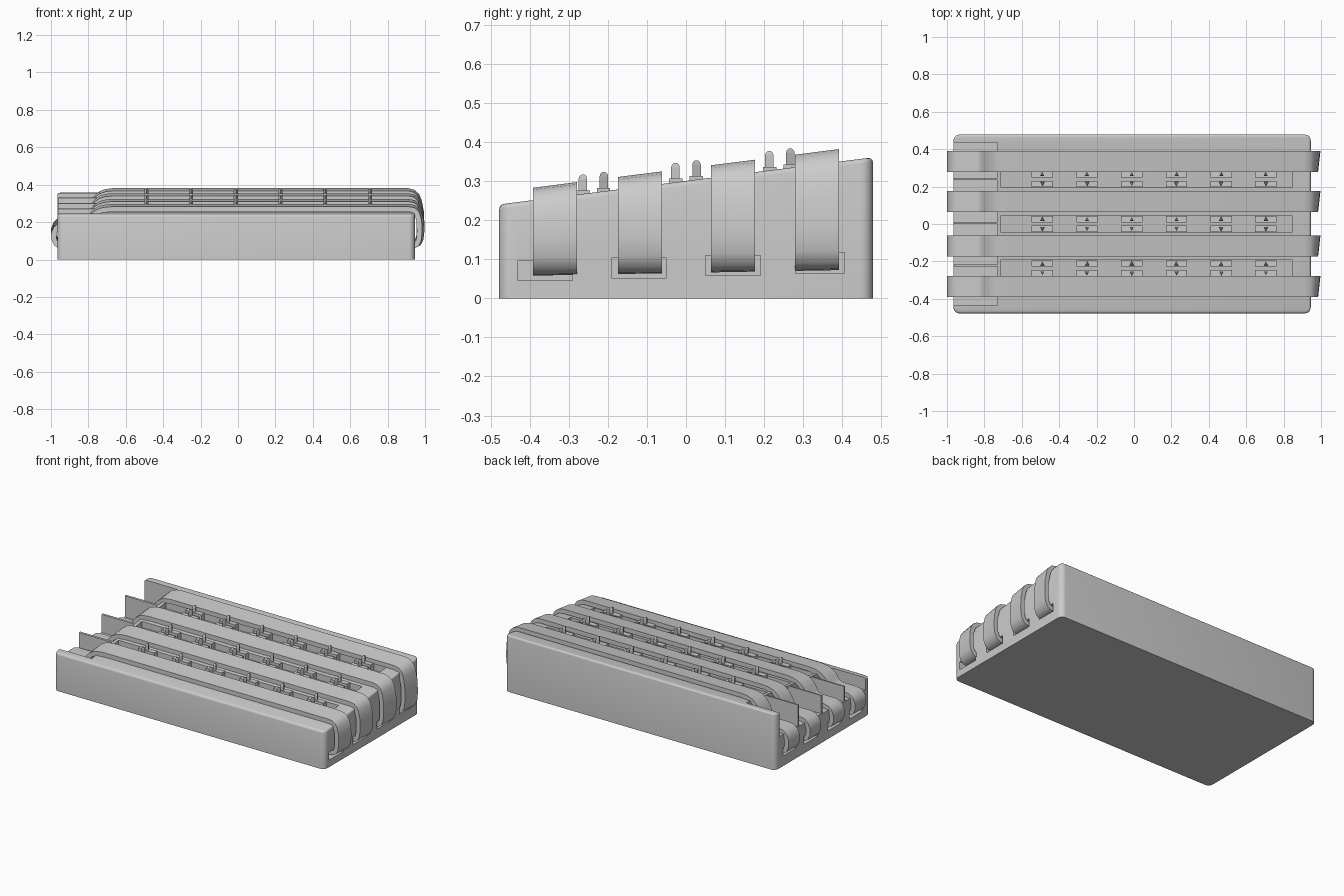
import bpy, bmesh, math

if "Cube" in bpy.data.objects:
    bpy.data.objects.remove(bpy.data.objects["Cube"])

LANES = (-0.335, -0.118, 0.12, 0.335)      # belt centre lines
GAPS = (-0.237, 0.0, 0.24)                 # switch channel centre lines
XS = [-0.49 + 0.239 * i for i in range(6)]


def deck(y):                               # sloped top of the body
    return 0.24 + 0.126 * (y + 0.478)


def lift(d):
    return lambda y: deck(y) + d


def const(z):
    return lambda y: z


def finish(bm, name, angle=None):
    bmesh.ops.recalc_face_normals(bm, faces=bm.faces)
    me = bpy.data.meshes.new(name)
    bm.to_mesh(me)
    bm.free()
    ob = bpy.data.objects.new(name, me)
    bpy.context.collection.objects.link(ob)
    if angle:
        smooth(ob, angle)
    return ob


def smooth(ob, angle):
    bpy.ops.object.select_all(action='DESELECT')
    ob.select_set(True)
    bpy.context.view_layer.objects.active = ob
    bpy.ops.object.shade_smooth_by_angle(angle=math.radians(angle))


def slab(bm, x0, x1, y0, y1, lo, hi):
    """Box whose floor and roof heights follow functions of y."""
    ring = [(x0, y0), (x1, y0), (x1, y1), (x0, y1)]
    a = [bm.verts.new((x, y, lo(y))) for x, y in ring]
    b = [bm.verts.new((x, y, hi(y))) for x, y in ring]
    bm.faces.new(a[::-1])
    bm.faces.new(b)
    for i in range(4):
        j = (i + 1) % 4
        bm.faces.new((a[i], a[j], b[j], b[i]))


def ledge(y):                              # height of belts over the left step
    return 0.215 + 0.04 * y


# Wedge body with rounded corners
bm = bmesh.new()
slab(bm, -0.965, 0.945, -0.478, 0.478, const(0), deck)
vert_edges = [e for e in bm.edges
              if (e.verts[0].co.xy - e.verts[1].co.xy).length < 1e-4]
bmesh.ops.bevel(bm, geom=vert_edges, offset=0.032, segments=5, profile=0.5, affect='EDGES')
bm.normal_update()
top = [f for f in bm.faces if f.normal.z > 0.9][0]
bmesh.ops.bevel(bm, geom=list(top.edges), offset=0.012, segments=3, profile=0.5, affect='EDGES')
body = finish(bm, "body")

# Cutter: left step, switch channels and belt return slots
bm = bmesh.new()
slab(bm, -1.1, -0.73, -0.432, 0.435, lambda y: ledge(y) - 0.03, const(0.6))
for g in GAPS:
    slab(bm, -0.71, 0.845, g - 0.046, g + 0.046, lift(-0.04), lift(0.1))
for i, y in enumerate(LANES):
    a, b = ((-0.43, -0.29), (-0.19, -0.05), (0.05, 0.19), (0.28, 0.405))[i]
    z = 0.045 + 0.0065 * i
    slab(bm, 0.87, 1.1, a, b, const(z), const(z + 0.052))
    slab(bm, -1.1, -0.89, y - 0.066, y + 0.066, const(z), const(z + 0.052))
cutter = finish(bm, "body_cutter")
mod = body.modifiers.new("cut", 'BOOLEAN')
mod.object, mod.operation, mod.solver = cutter, 'DIFFERENCE', 'EXACT'
bpy.context.view_layer.objects.active = body
bpy.ops.object.modifier_apply(modifier="cut")
bpy.data.objects.remove(cutter)
smooth(body, 35)

# Thin lane dividers standing in the left step
for i, y in enumerate((-0.222, 0.006, 0.24)):
    bm = bmesh.new()
    slab(bm, -0.963, -0.725, y - 0.006, y + 0.006, const(0.15), deck)
    finish(bm, f"lane_divider_{i}")

# Belt centre path: x and level (0 = return slot, 1 = left step, 2 = deck)
PATH = [(-0.91, 0.0), (-0.95, 0.0), (-0.972, 0.1), (-0.984, 0.32), (-0.985, 0.6),
        (-0.974, 0.82), (-0.955, 0.95), (-0.93, 1.0), (-0.84, 1.0), (-0.815, 1.07),
        (-0.797, 1.25), (-0.78, 1.55), (-0.76, 1.75), (-0.735, 1.9), (-0.705, 1.97),
        (-0.67, 2.0), (0.91, 2.0), (0.938, 1.95), (0.957, 1.83), (0.968, 1.66),
        (0.98, 1.25), (0.983, 0.7), (0.978, 0.3), (0.965, 0.1), (0.945, 0.02), (0.9, 0.0)]
HALF = 0.014


def centre(i, y, back):
    x, lv = PATH[i]
    zs = (0.079 + 0.018 * y, ledge(y) - HALF, deck(y) + 0.018)
    k = min(int(lv), 1)
    z = zs[k] + (lv - k) * (zs[k + 1] - zs[k])
    if x > 0.93 and not back:              # right loop leans slightly
        x -= 0.012 * (x - 0.93) / 0.05
    return x, z


def belt_section(i, y, back):
    """Inner and outer points of the belt at one path point."""
    x, z = centre(i, y, back)
    x0, z0 = centre(max(i - 1, 0), y, back)
    x1, z1 = centre(min(i + 1, len(PATH) - 1), y, back)
    d = math.hypot(x1 - x0, z1 - z0)
    nx, nz = -(z1 - z0) / d * HALF, (x1 - x0) / d * HALF
    return (x - nx, y, z - nz), (x + nx, y, z + nz)


for n, yc in enumerate(LANES):
    bm = bmesh.new()
    rings = []
    for i in range(len(PATH)):
        fi, fo = belt_section(i, yc - 0.056, False)
        bi, bo = belt_section(i, yc + 0.056, True)
        rings.append([bm.verts.new(p) for p in (fi, bi, bo, fo)])
    for r, s in zip(rings, rings[1:]):
        for j in range(4):
            k = (j + 1) % 4
            bm.faces.new((r[j], r[k], s[k], s[j]))
    bm.faces.new(rings[0])
    bm.faces.new(rings[-1][::-1])
    finish(bm, f"belt_{n}", 50)

# Paired switches: block base with a triangular lever, mirrored in y
for n, g in enumerate(GAPS):
    bases, levers = bmesh.new(), bmesh.new()
    for x in XS:
        for s in (-1, 1):
            y = g + s * 0.026
            h = deck(y)
            slab(bases, x - 0.057, x + 0.057, y - 0.017, y + 0.017,
                 lift(-0.045), const(h + 0.009))
            # stacked triangles give the lever its rounded tip
            tiers = []
            for z, r in ((0.0, 1), (0.038, 1), (0.045, 0.8), (0.049, 0.4)):
                tri = ((-0.011, -0.01), (0.011, -0.01), (0, 0.012))
                tiers.append([levers.verts.new((x + u * r, y + s * v * r, h + z))
                              for u, v in tri])
            for a, b in zip(tiers, tiers[1:]):
                for j in range(3):
                    k = (j + 1) % 3
                    levers.faces.new((a[j], a[k], b[k], b[j]))
            levers.faces.new(tiers[0][::-1])
            levers.faces.new(tiers[-1])
    finish(bases, f"switch_bases_{n}")
    finish(levers, f"switch_levers_{n}")
